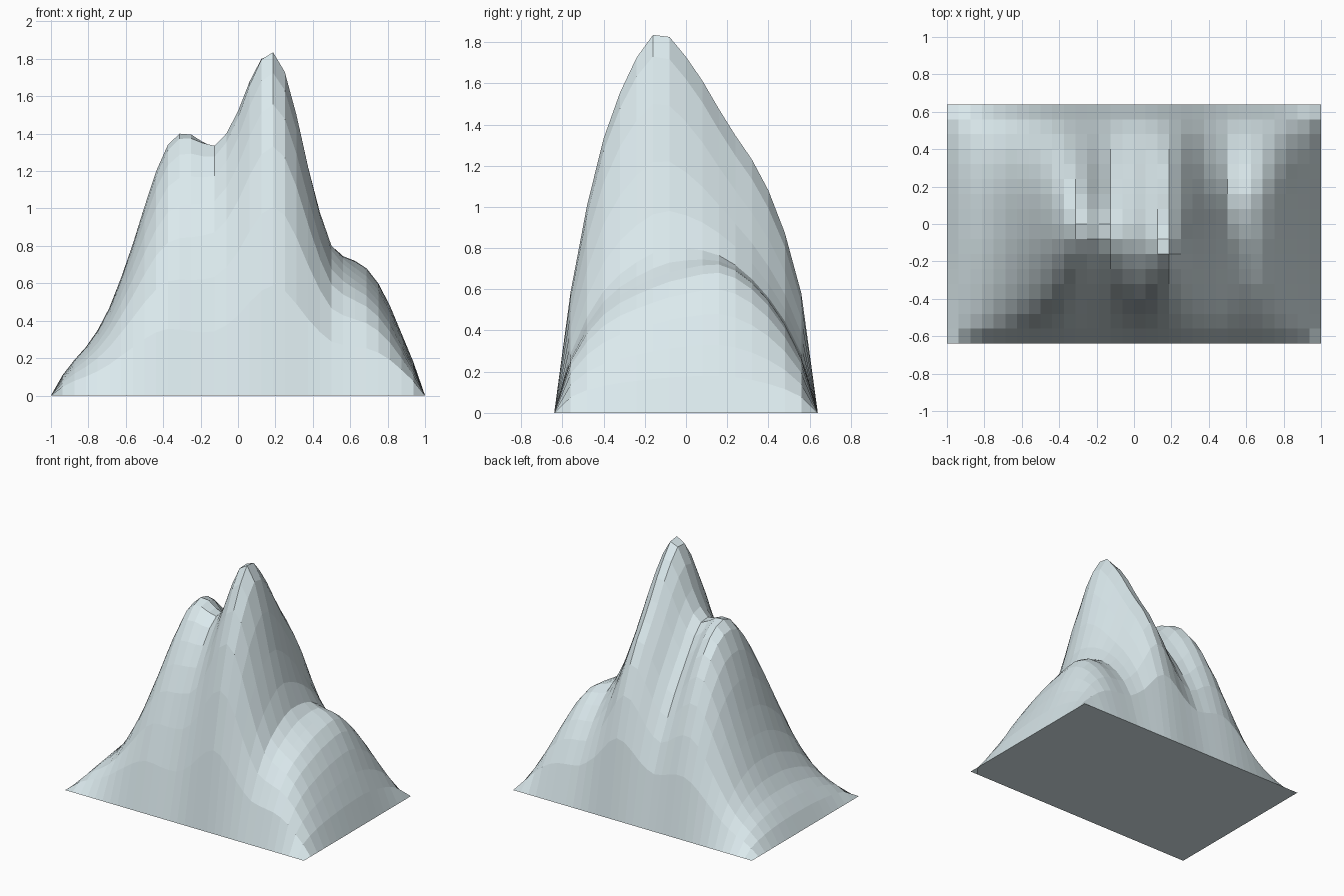
import bpy, bmesh

if "Cube" in bpy.data.objects:
    bpy.data.objects.remove(bpy.data.objects["Cube"])

# Skyline height of every column, left to right
SKYLINE = [0, .11, .19, .26, .35, .47, .63, .81, 1.01, 1.20, 1.34, 1.40, 1.395, 1.355,
           1.335, 1.40, 1.52, 1.68, 1.80, 1.835, 1.73, 1.50, 1.22, .98, .80, .745,
           .72, .68, .60, .48, .33, .18, 0]

# Front-to-back slope profiles (share of skyline height) at a few x positions
DEPTHS = [-.64, -.56, -.40, -.16, 0, .20, .40, .56, .64]
SLOPES = {
    -1.00: [0, .45, .78, .97, 1, .97, .80, .45, 0],
    -0.70: [0, .36, .70, .94, 1, .98, .78, .40, 0],
    -0.30: [0, .25, .60, .92, 1, .91, .65, .31, 0],
    -0.12: [0, .26, .66, .965, 1, .81, .57, .295, 0],
    0.18: [0, .32, .725, 1, .943, .768, .589, .316, 0],
    0.35: [0, .33, .75, 1, .95, .77, .57, .31, 0],
    0.50: [0, .36, .74, .97, 1, .93, .70, .36, 0],
    0.65: [0, .37, .71, .91, .98, 1, .77, .38, 0],
    1.00: [0, .45, .75, .93, 1, 1, .80, .45, 0],
}


def smooth_curve(xs, ys, x):
    """Smooth interpolation through the points."""
    n = len(xs)
    i = max(k for k in range(n - 1) if xs[k] <= x + 1e-6 or k == 0)

    def tangent(k):
        a, b = max(k - 1, 0), min(k + 1, n - 1)
        return (ys[b] - ys[a]) / (xs[b] - xs[a])

    h = xs[i + 1] - xs[i]
    t = (x - xs[i]) / h
    return ((2 * t**3 - 3 * t**2 + 1) * ys[i] + (t**3 - 2 * t**2 + t) * h * tangent(i)
            + (3 * t**2 - 2 * t**3) * ys[i + 1] + (t**3 - t**2) * h * tangent(i + 1))


def column_heights(i):
    """Heights from front to back of one column, scaled to the skyline."""
    x = i / 16 - 1
    stations = list(SLOPES)
    profile = [smooth_curve(stations, [SLOPES[s][k] for s in stations], x)
               for k in range(len(DEPTHS))]
    row = [max(0, smooth_curve(DEPTHS, profile, -.64 + .08 * j)) for j in range(17)]
    row[0] = row[16] = 0
    return [SKYLINE[i] * v / max(row) for v in row]


# Terrain: a grid raised into three peaks, closed by a flat base
heights = [column_heights(i) for i in range(33)]
bm = bmesh.new()
bmesh.ops.create_grid(bm, x_segments=32, y_segments=16, size=1)
for v in bm.verts:
    i, j = round((v.co.x + 1) * 16), round((v.co.y + 1) * 8)
    v.co = (i / 16 - 1, -.64 + .08 * j, heights[i][j])
bmesh.ops.holes_fill(bm, edges=[e for e in bm.edges if e.is_boundary], sides=0)
bmesh.ops.recalc_face_normals(bm, faces=bm.faces)

mesh = bpy.data.meshes.new("mountain")
bm.to_mesh(mesh)
bm.free()
bpy.context.collection.objects.link(bpy.data.objects.new("mountain", mesh))

# Pale blue-grey rock
rock = bpy.data.materials.new("rock")
rock.diffuse_color = (.71, .82, .85, 1)
rock.use_nodes = True
rock.node_tree.nodes["Principled BSDF"].inputs["Base Color"].default_value = rock.diffuse_color
mesh.materials.append(rock)
